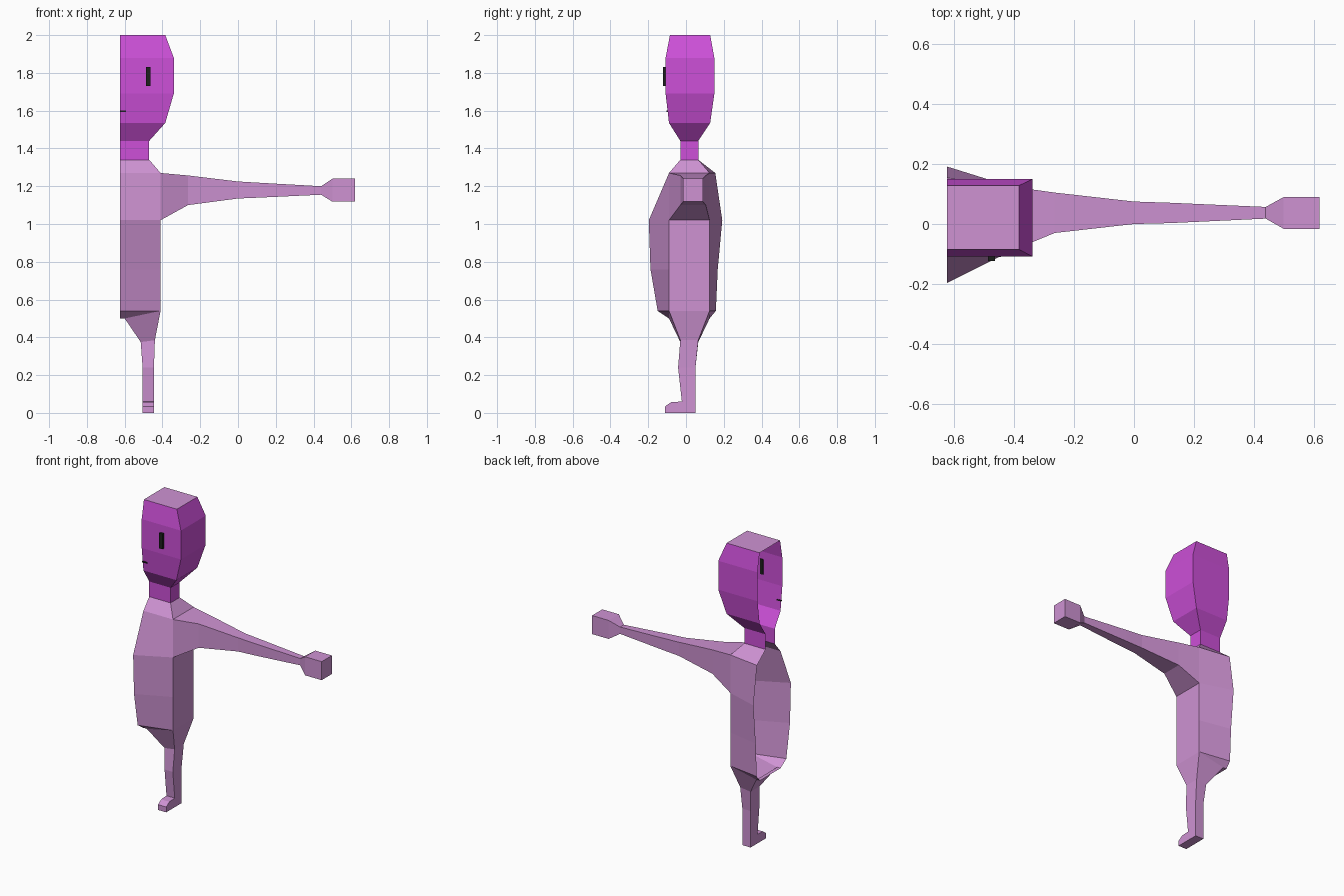
import bpy, bmesh

if "Cube" in bpy.data.objects:
    bpy.data.objects.remove(bpy.data.objects["Cube"])

CUT = -0.625  # open mid-plane of the half figure


def material(name, rgb):
    m = bpy.data.materials.new(name)
    m.diffuse_color = (*rgb, 1)
    m.use_nodes = True
    m.node_tree.nodes["Principled BSDF"].inputs["Base Color"].default_value = m.diffuse_color
    return m


PINK = material("pale pink", (0.62, 0.29, 0.65))
MAGENTA = material("magenta", (0.61, 0.08, 0.69))
BLACK = material("near black", (0.012, 0.014, 0.012))


def build(name, mats, rings=(), closed=True, cap=False, skip=(), faces=()):
    """Loft rings of points, plus any extra faces given by coordinates."""
    bm = bmesh.new()
    vr = [[bm.verts.new(p) for p in r] for r in rings]
    for k, (a, b) in enumerate(zip(vr, vr[1:])):
        n = len(a)
        for i in range(n if closed else n - 1):
            if (k, i) not in skip:
                j = (i + 1) % n
                bm.faces.new((a[i], a[j], b[j], b[i]))
    if cap:
        bm.faces.new(vr[-1])
    for f in faces:
        bm.faces.new([bm.verts.new(p) for p in f])
    bmesh.ops.remove_doubles(bm, verts=bm.verts, dist=1e-5)
    me = bpy.data.meshes.new(name)
    bm.to_mesh(me)
    bm.free()
    for m in mats:
        me.materials.append(m)
    ob = bpy.data.objects.new(name, me)
    bpy.context.collection.objects.link(ob)
    return ob


def half_ring(z, x, front, back, mid_front=None, mid_back=None):
    mf = front if mid_front is None else mid_front
    mb = back if mid_back is None else mid_back
    return [(CUT, mf, z), (x, front, z), (x, back, z), (CUT, mb, z)]


def box(name, mat, lo, hi):
    ring = lambda z: [(lo[0], lo[1], z), (hi[0], lo[1], z), (hi[0], hi[1], z), (lo[0], hi[1], z)]
    r0, r1 = ring(lo[2]), ring(hi[2])
    return build(name, [mat], [r0, r1], cap=True, faces=[r0[::-1]])


# Torso: half shell with a hole for the arm and an underside around the crotch
F, B = -0.09, 0.125
under = []
under.append([(CUT, -0.15, 0.54), (CUT, F, 0.5), (-0.6, F, 0.5), (-0.41, F, 0.54)])
under.append([(CUT, F, 0.5), (CUT, B, 0.5), (-0.6, B, 0.5), (-0.6, F, 0.5)])
under.append([(-0.41, B, 0.54), (-0.6, B, 0.5), (CUT, B, 0.5), (CUT, 0.158, 0.54)])
build("torso", [PINK], [
    half_ring(0.54, -0.41, F, B, -0.15, 0.158),
    half_ring(0.76, -0.41, F, B, -0.188, 0.168),
    half_ring(1.02, -0.41, F, B, -0.197, 0.192),
    half_ring(1.27, -0.41, F, B, -0.09, 0.155),
    half_ring(1.34, -0.47, -0.03, 0.065),
], closed=False, skip={(2, 1)}, faces=under)

# Head and neck: half shell, crown in the body colour
head = build("head_and_neck", [MAGENTA, PINK], [
    half_ring(1.34, -0.47, -0.03, 0.065),
    half_ring(1.44, -0.47, -0.03, 0.065),
    half_ring(1.535, -0.385, -0.09, 0.128),
    half_ring(1.69, -0.34, -0.108, 0.15),
    half_ring(1.88, -0.34, -0.108, 0.15),
    half_ring(2.0, -0.385, -0.085, 0.128),
], closed=False, cap=True)
for p in head.data.polygons:
    p.material_index = 1 if p.normal.z > 0.9 else 0

# Arm and hand: sections along x as (x, y0, y1, z0, z1)
sections = [
    (-0.41, F, B, 1.02, 1.27),
    (-0.265, -0.03, 0.105, 1.10, 1.257),
    (0.0, 0.0, 0.075, 1.135, 1.225),
    (0.12, 0.003, 0.071, 1.14, 1.218),
    (0.44, 0.018, 0.057, 1.155, 1.2),
    (0.5, -0.016, 0.09, 1.118, 1.24),
    (0.62, -0.016, 0.09, 1.118, 1.24),
]
build("arm", [PINK], [[(x, y0, z0), (x, y1, z0), (x, y1, z1), (x, y0, z1)]
                      for x, y0, y1, z0, z1 in sections], cap=True)


# Upper leg
def leg_ring(xi, zi, xo, zo, y0, y1):
    return [(xi, y0, zi), (xo, y0, zo), (xo, y1, zo), (xi, y1, zi)]


XI, XO = -0.505, -0.445
build("upper_leg", [PINK], [
    leg_ring(XI, 0.24, XO, 0.24, -0.042, 0.05),
    leg_ring(-0.515, 0.375, -0.44, 0.385, -0.03, 0.065),
    leg_ring(-0.6, 0.5, -0.41, 0.54, F, B),
])

# Lower leg and foot: side profile (y, z) extruded across x
profile = [(-0.042, 0.24), (-0.022, 0.06), (-0.078, 0.057), (-0.11, 0.035),
           (-0.11, 0), (0.05, 0), (0.05, 0.24)]
sides = [[(x, y, z) for y, z in profile] for x in (XI, XO)]
strips = [[sides[0][i], sides[0][i + 1], sides[1][i + 1], sides[1][i]]
          for i in range(len(profile) - 1)]
build("lower_leg_and_foot", [PINK], faces=[sides[0][::-1], sides[1]] + strips)

# Face details
box("eye", BLACK, (-0.488, -0.123, 1.73), (-0.464, -0.104, 1.83))
box("mouth", BLACK, (CUT, -0.104, 1.594), (-0.592, -0.095, 1.602))
